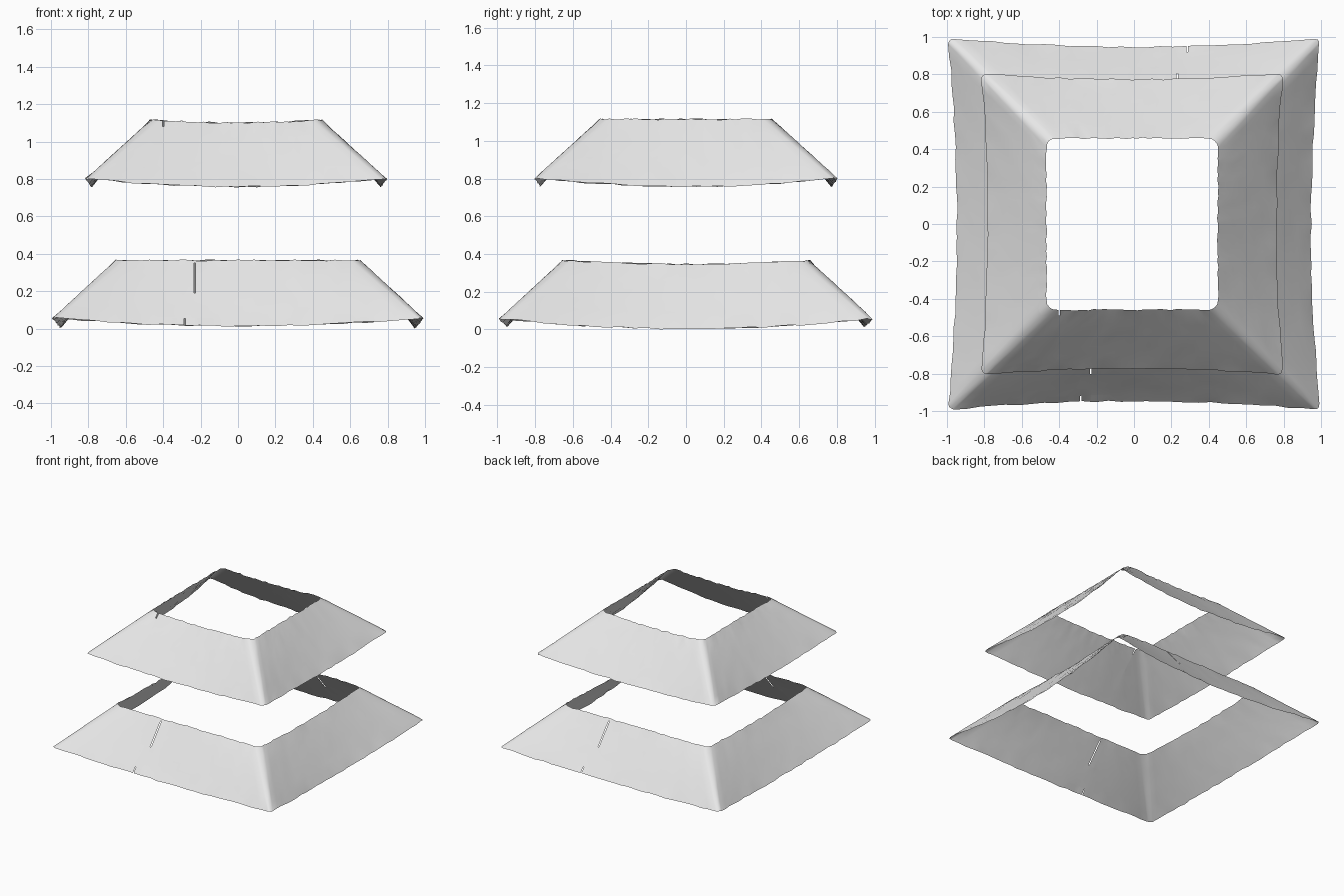
import bpy, bmesh, math, random
from mathutils import Vector

random.seed(4)
cube = bpy.data.objects.get("Cube")
if cube:
    bpy.data.objects.remove(cube)

# One weathered grey for everything
grey = bpy.data.materials.new("pale grey")
grey.use_nodes = True
color = (0.8, 0.8, 0.8, 1)
grey.diffuse_color = color
grey.node_tree.nodes["Principled BSDF"].inputs["Base Color"].default_value = color

SIDE_STEPS, ARC_STEPS, ROWS = 28, 4, 8


def outline(half, radius, pull, z, sag_front, sag_side, wobble):
    """Rounded square loop whose edges bow inward and sag between the corners."""
    points = []
    for side in range(4):
        angle = side * math.pi / 2
        sag = sag_side if side % 2 else sag_front
        flat = half - radius
        local = [(flat * (2 * i / SIDE_STEPS - 1), half) for i in range(SIDE_STEPS + 1)]
        for i in range(1, ARC_STEPS):
            a = math.pi / 2 * i / ARC_STEPS
            local.append((flat + radius * math.sin(a), flat + radius * math.cos(a)))
        for t, d in local:
            bow = max(0, 1 - (t / flat) ** 2)
            d -= pull * bow
            height = z - sag * bow + random.uniform(-wobble, wobble)
            d += random.uniform(-wobble, wobble)
            # Local +t runs clockwise around the square, starting at the back
            points.append(Vector((t * math.cos(angle) + d * math.sin(angle),
                                  d * math.cos(angle) - t * math.sin(angle), height)))
    return points


def tear(bm, x, front, low, high, width):
    """Open a thin vertical slit in the front or back slope."""
    def slope():
        return [f for f in bm.faces
                if abs(f.calc_center_median().x - x) < 0.12
                and (f.calc_center_median().y < 0) == front]
    planes = [((x - width, 0, 0), (1, 0, 0)), ((x + width, 0, 0), (1, 0, 0)),
              ((0, 0, low), (0, 0, 1)), ((0, 0, high), (0, 0, 1))]
    for co, normal in planes:
        faces = slope()
        geom = faces + list({e for f in faces for e in f.edges}) + list({v for f in faces for v in f.verts})
        bmesh.ops.bisect_plane(bm, geom=geom, plane_co=co, plane_no=normal, dist=1e-5)
    gone = [f for f in slope() if abs(f.calc_center_median().x - x) < width
            and low < f.calc_center_median().z < high]
    bmesh.ops.delete(bm, geom=gone, context='FACES')


def roof_skirt(name, eave, rim, shift, tears):
    """Sheet sloping from a wide sagging eave up to a smaller open rim."""
    bm = bmesh.new()
    loops = []
    for row in range(ROWS + 1):
        f = row / ROWS
        shape = [a + (b - a) * f for a, b in zip(eave, rim)]
        wobble = 0.004 if row in (0, ROWS) else 0.0012
        loops.append([bm.verts.new(p + shift) for p in outline(*shape, wobble)])
    count = len(loops[0])
    for lower, upper in zip(loops, loops[1:]):
        for i in range(count):
            j = (i + 1) % count
            bm.faces.new((lower[j], lower[i], upper[i], upper[j]))
    for slit in tears:
        tear(bm, *slit)
    mesh = bpy.data.meshes.new(name)
    bm.to_mesh(mesh)
    bm.free()
    mesh.materials.append(grey)
    mesh.shade_smooth()
    obj = bpy.data.objects.new(name, mesh)
    bpy.context.collection.objects.link(obj)
    return obj


# Wide lower tier, torn on the front and again on the back
roof_skirt("lower_roof_skirt",
           (0.992, 0.03, 0.045, 0.055, 0.043, 0.052),
           (0.655, 0.05, 0.0, 0.365, 0.0, 0.018), Vector((0, 0, 0)),
           [(-0.23, True, 0.19, 0.35, 0.004), (0.23, False, 0.19, 0.35, 0.004),
            (-0.285, True, -0.02, 0.055, 0.003), (0.285, False, -0.02, 0.055, 0.003)])

# Narrower upper tier
roof_skirt("upper_roof_skirt",
           (0.805, 0.03, 0.032, 0.80, 0.042, 0.042),
           (0.458, 0.05, 0.0, 1.115, 0.014, 0.0), Vector((-0.01, 0, 0)),
           [(-0.4, True, 1.08, 1.15, 0.004)])
